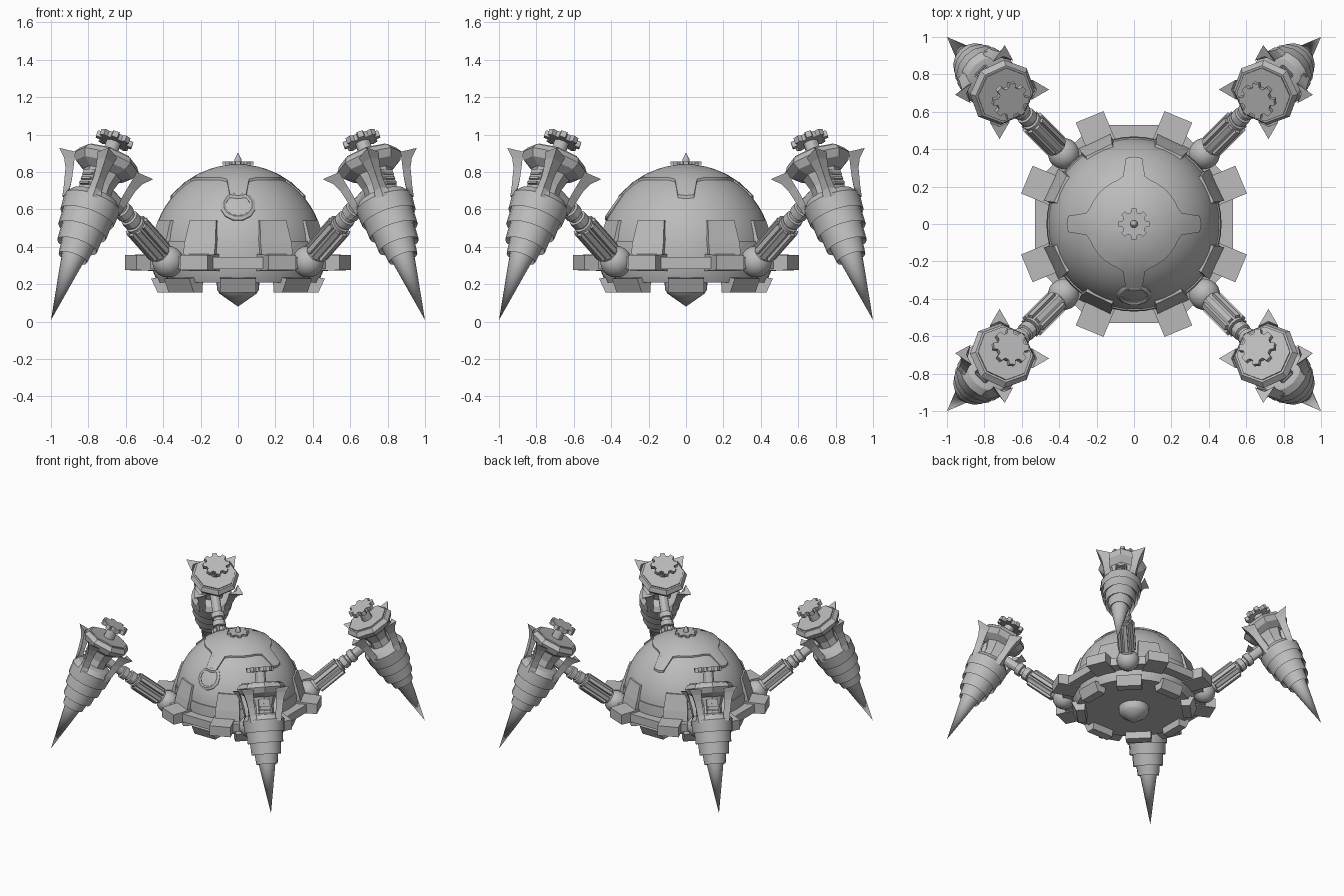
import bpy, bmesh, math
from mathutils import Matrix, Vector

if "Cube" in bpy.data.objects:
    bpy.data.objects.remove(bpy.data.objects["Cube"])

grey = bpy.data.materials.new("plain_grey")
grey.diffuse_color = (0.5, 0.5, 0.5, 1)
grey.use_nodes = True
grey.node_tree.nodes["Principled BSDF"].inputs["Base Color"].default_value = grey.diffuse_color
I = Matrix.Identity(4)


def finish(name, bm, matrix=I, smooth=30):
    bmesh.ops.transform(bm, matrix=matrix, verts=bm.verts)
    bmesh.ops.remove_doubles(bm, verts=bm.verts, dist=1e-5)
    bmesh.ops.recalc_face_normals(bm, faces=bm.faces)
    me = bpy.data.meshes.new(name)
    bm.to_mesh(me)
    bm.free()
    me.materials.append(grey)
    ob = bpy.data.objects.new(name, me)
    bpy.context.collection.objects.link(ob)
    if smooth:
        bpy.ops.object.select_all(action='DESELECT')
        bpy.context.view_layer.objects.active = ob
        ob.select_set(True)
        bpy.ops.object.shade_smooth_by_angle(angle=math.radians(smooth))
    return ob


def skin(name, rings, matrix=I, caps=True, smooth=30):
    """Join closed rings of points with quads, optionally capping both ends."""
    bm = bmesh.new()
    loops = [[bm.verts.new(p) for p in ring] for ring in rings]
    n = len(loops[0])
    for a, b in zip(loops, loops[1:]):
        for i in range(n):
            j = (i + 1) % n
            bm.faces.new((a[i], a[j], b[j], b[i]))
    if caps:
        for ring in (loops[0], loops[-1]):
            if (ring[0].co - ring[n // 2].co).length > 1e-4:
                bm.faces.new(ring)
    return finish(name, bm, matrix, smooth)


def lathe(name, profile, segs, matrix=I, turn=0.0, caps=True, smooth=30):
    rings = [[(r * math.cos(turn + math.tau * i / segs),
               r * math.sin(turn + math.tau * i / segs), z) for i in range(segs)]
             for r, z in profile]
    return skin(name, rings, matrix, caps, smooth)


def prism(name, outline, width, matrix=I):
    """Outline in the local x-z plane, extruded evenly along y."""
    rings = [[(x, s * width / 2, z) for x, z in outline] for s in (-1, 1)]
    return skin(name, rings, matrix, smooth=0)


def gear(name, radius, z0, z1, matrix=I, teeth=8):
    pts = []
    for k in range(teeth):
        for off, f in ((-.34, .76), (-.2, 1), (.2, 1), (.34, .76)):
            a = math.tau * (k + off) / teeth
            pts.append((radius * f * math.cos(a), radius * f * math.sin(a)))
    skin(name, [[(x, y, z) for x, y in pts] for z in (z0, z1)], matrix, smooth=0)


def spin(deg):
    return Matrix.Rotation(math.radians(deg), 4, 'Z')


def frame(origin, axis, side):
    """Local z along axis, local y along side."""
    z, y = Vector(axis).normalized(), Vector(side).normalized()
    x = y.cross(z)
    return Matrix.Translation(origin) @ Matrix((x, y, z)).transposed().to_4x4()


# Domed body with recessed flat underside
CZ, R = 0.37, 0.46
dome = [(R * math.cos(a), CZ + R * math.sin(a))
        for a in [math.pi / 2 * i / 14 for i in range(15)]]
lathe("dome", [(0, .21), (.43, .21), (.46, .28)] + dome, 48)

# Low armour band round the dome, with raised tabs
lathe("armour_band", [(.45, .33), (.468, .33), (.468, .38), (.463, .43), (.45, .43)], 48,
      caps=False)
for k in range(8):
    top, low = .078, .092
    tab = [[(.39, -top, .54), (.437, -top, .54), (.437, top, .54), (.39, top, .54)],
           [(.39, -low, .42), (.474, -low, .42), (.474, low, .42), (.39, low, .42)],
           [(.39, -low, .33), (.495, -low, .33), (.495, low, .33), (.39, low, .33)]]
    skin("armour_tab", tab, spin(22.5 + (3 if k % 2 == 0 else -3) + 45 * k), smooth=0)

# Crown plate with four arms
cols = []
for q in range(4):
    for a, r in ((-7, .355), (0, .36), (7, .355), (13, .262), (22, .25), (30, .25),
                 (38, .25), (45, .25), (52, .25), (60, .25), (68, .25), (77, .262)):
        cols.append((math.radians(a + 90 * q), r))


def cap_point(a, r, rad):
    return (r * math.cos(a), r * math.sin(a), CZ + math.sqrt(rad * rad - r * r))


rows = [[cap_point(a, r * f, .471) for a, r in cols] for f in (0, .2, .4, .6, .8, 1)]
rows.append([cap_point(a, r, .45) for a, r in cols])
skin("crown_plate", rows, caps=False)

# Finial gear and spike on the crown
lathe("finial_spike", [(.025, .82), (.02, .85), (.02, .865), (.012, .88), (0, .905)], 12)
gear("finial_gear", .083, .84, .855)

# Round porthole on the front
n = Vector((0, -.82, .57)).normalized()
lathe("porthole", [(0, .018), (.035, .014), (.064, .0), (.066, .03), (.078, .036),
                   (.095, .025), (.097, -.05)], 12,
      frame(Vector((0, 0, CZ - .015)) + n * .438, n, (1, 0, 0)), turn=math.pi / 12)

# Octagonal belt, belt blocks, lower teeth
lathe("belt", [(.44, .28), (.574, .28), (.574, .345), (.44, .345)], 8,
      turn=math.pi / 8, smooth=0)
for k in range(8):
    prism("belt_block", [(.43, .27), (.62, .275), (.62, .355), (.43, .362)],
          .16, spin(22.5 + 45 * k))
    prism("lower_tooth", [(.36, .215), (.365, .155), (.43, .155), (.465, .23), (.40, .24)],
          .19, spin(45 * k))

# Spike under the body
lathe("belly_spike", [(.115, .21), (.112, .17), (.10, .15), (0, .08)], 20)

# Four legs
TIP, UP = Vector((1.414, 0, .008)), Vector((-.446, 0, .895))
for k in range(4):
    S = spin(45 + 90 * k)
    # Ball joint
    ball = [(.085 * math.sin(a), -.085 * math.cos(a))
            for a in [math.pi * i / 10 for i in range(11)]]
    lathe("hip_ball", ball, 20, S @ Matrix.Translation((.53, 0, .32)))

    # Ribbed arm with a thinner collared end
    A = Vector((.53, 0, .32))
    d = Vector((.25, 0, .20))
    M = S @ frame(A, d, (0, 1, 0))
    lathe("arm_core", [(.052, .05), (.052, .32)], 16, M)
    for j in range(8):
        prism("arm_rib", [(.03, .085), (.068, .085), (.068, .305), (.03, .305)], .028,
              M @ spin(45 * j))
    lathe("arm_end", [(.035, .30), (.035, .33), (.05, .335), (.05, .375), (.038, .38),
                      (.038, .40), (.05, .405), (.05, .445), (.036, .45), (.036, .60)], 12, M)

    # Drill: long point and overlapping stepped rings
    L = S @ frame(TIP, UP, (0, 1, 0))
    lathe("drill", [(0, 0), (.066, .39), (.080, .370), (.092, .470), (.112, .442),
                    (.118, .556), (.135, .528), (.139, .640), (.150, .610), (.157, .70),
                    (.13, .735), (.085, .75)], 16, L)

    # Octagonal funnel housing and lid, corners in line with the fins
    lathe("housing", [(.085, .73), (.082, .80), (.105, .87), (.160, .90), (.183, .94),
                      (.162, .972)], 8, L, smooth=0)
    lathe("lid", [(.15, .97), (.15, .98)], 8, L, smooth=0)

    # Slatted grille recessed between the outer fins
    prism("grille_box", [(.04, .745), (.09, .745), (.10, .85), (.04, .85)], .085, L)
    for j in range(3):
        z = .765 + .028 * j
        prism("grille_slat", [(.08, z), (.106, z), (.106, z + .012), (.08, z + .012)], .07, L)

    # Folded fins: ridge outwards, two wings wrapping the housing corners
    for a in (45, 135, 225, 315):
        rings = []
        for ridge, t, wing, w, tw in ((.163, .68, .145, .045, .69), (.172, .73, .138, .036, .73),
                                      (.186, .79, .145, .032, .79), (.198, .84, .155, .036, .84),
                                      (.222, .89, .166, .046, .89), (.265, .935, .172, .056, .925)):
            rings.append([(ridge, 0, t), (wing, w, tw),
                          (min(ridge, wing + .04) - .014, 0, tw), (wing, -w, tw)])
        skin("fin", rings, L @ spin(a), smooth=0)

    # Gear on a post
    lathe("gear_post", [(.04, .97), (.04, 1.065)], 12, L)
    gear("leg_gear", .101, 1.06, 1.093, L)
